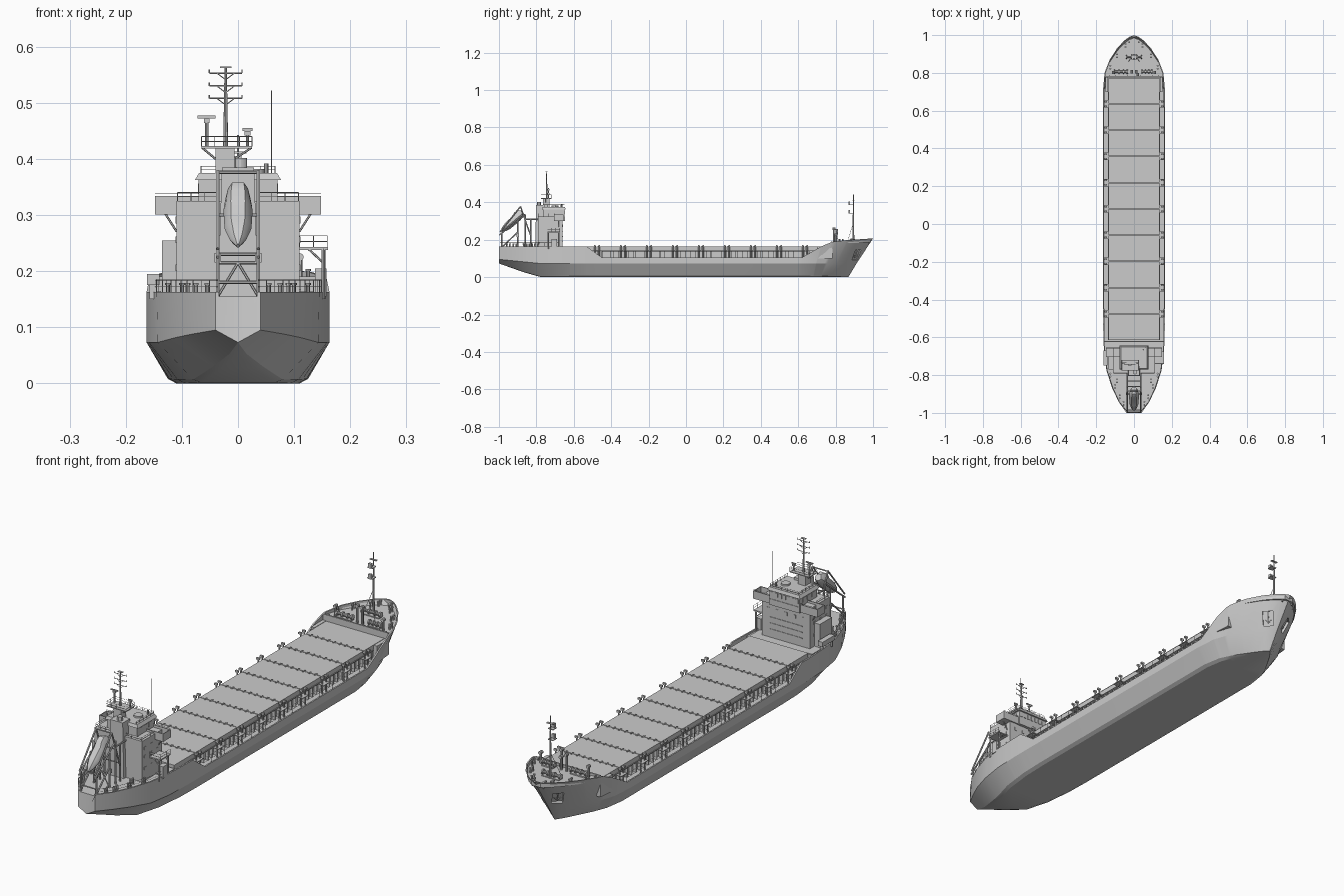
import bpy, bmesh, math
from mathutils import Vector, Matrix
from mathutils.bvhtree import BVHTree

S = (-1, 1)

def finish(bm, name, smooth=None):
    bmesh.ops.recalc_face_normals(bm, faces=bm.faces)
    me = bpy.data.meshes.new(name)
    bm.to_mesh(me)
    bm.free()
    ob = bpy.data.objects.new(name, me)
    bpy.context.collection.objects.link(ob)
    if smooth:
        me.shade_smooth()
        me.set_sharp_from_angle(angle=math.radians(smooth))
    return ob

def box(bm, x0, x1, y0, y1, z0, z1, tx=1, ty=1):
    vs = bmesh.ops.create_cube(bm, size=1)['verts']
    for v in vs:
        kx, ky = (tx, ty) if v.co.z > 0 else (1, 1)
        v.co = ((x0 + x1) / 2 + v.co.x * (x1 - x0) * kx, (y0 + y1) / 2 + v.co.y * (y1 - y0) * ky,
                (z0 + z1) / 2 + v.co.z * (z1 - z0))

def rod(bm, p, q, r=.0012, n=6, r2=None):
    p, q = Vector(p), Vector(q)
    d = q - p
    m = Matrix.Translation((p + q) / 2) @ d.to_track_quat('Z', 'Y').to_matrix().to_4x4()
    bmesh.ops.create_cone(bm, cap_ends=True, segments=n, radius1=r, radius2=r if r2 is None else r2,
                          depth=d.length, matrix=m)

def rail(bm, pts, h=.024, step=.025):
    for p, q in zip(pts, pts[1:]):
        p, q = Vector(p), Vector(q)
        n = max(1, round((q - p).length / step))
        for i in range(n + 1):
            a = p.lerp(q, i / n)
            rod(bm, a, a + Vector((0, 0, h)), .0007, 4)
        for k in (.5, 1):
            up = Vector((0, 0, h * k))
            rod(bm, p + up, q + up, .0007, 4)

def interp(tab, y, c=1):
    for a, b in zip(tab, tab[1:]):
        if y <= b[0]:
            return a[c] + (b[c] - a[c]) * (y - a[0]) / (b[0] - a[0])
    return tab[-1][c]

# Hull: y, half breadths at top edge, chine and bilge
plan = [(-1, .04, .04, 0), (-.94, .082, .075, .015), (-.87, .115, .11, .045), (-.78, .145, .143, .08),
        (-.68, .159, .159, .108), (-.56, .163, .163, .122), (-.45, .163, .163, .125), (.6, .163, .163, .125),
        (.72, .163, .156, .112), (.8, .156, .135, .088), (.87, .129, .102, .06), (.93, .09, .067, .036),
        (.97, .053, .038, .018), (.99, .026, .018, .008), (1, 0, 0, 0)]
sheer = [(-1, .163), (-.53, .163), (-.45, .105), (.62, .105), (.725, .165), (.78, .188), (.86, .198), (1, .207)]
deck = [(-1, .155), (-.621, .155), (-.62, .1), (.78, .1), (.781, .18), (1, .185)]
bottom = [(-1, .073), (-.8, .002), (-.72, 0), (1, 0)]
chine = [(-1, .095), (-.78, .073), (1, .073)]
stations = sorted({p[0] for p in plan} | {p[0] for p in sheer} | {p[0] for p in deck})

def section(y):
    xd, xk, xb = (interp(plan, y, c) for c in (1, 2, 3))
    zt, zd, zk, zb = (interp(t, y) for t in (sheer, deck, chine, bottom))
    rake = lambda f: y if y < .6 else .6 + (y - .6) * f
    yi, xi = min(max(y, -.994), .99), max(0, xd - .006)
    return [(0, rake(.65), zb), (max(0, xb - .015), rake(.65), zb), (xb, rake(.67), zb + .008 * xb / .125),
            (xk, rake(.78), zk), (xd, y, zt), (xi, yi, zt), (xi, yi, zd), (0, yi, zd)]

bm = bmesh.new()
for s in S:
    rows = [[bm.verts.new((s * x, y, z)) for x, y, z in section(y)] for y in stations]
    for a, b in zip(rows, rows[1:]):
        for i in range(7):
            bm.faces.new((a[i], a[i + 1], b[i + 1], b[i]))
    bm.faces.new(rows[0])
bmesh.ops.remove_doubles(bm, verts=bm.verts, dist=.0002)
bmesh.ops.dissolve_degenerate(bm, edges=bm.edges, dist=.0001)
bmesh.ops.recalc_face_normals(bm, faces=bm.faces)
tree = BVHTree.FromBMesh(bm)
hull = finish(bm, "hull", 22)

# Anchor pockets cut into the bow, with an anchor in each
cut, anchor = bmesh.new(), bmesh.new()
for s in S:
    hit, nor, _, _ = tree.ray_cast(Vector((s, .912, .117)), Vector((-s, 0, 0)))
    if hit is None:
        continue
    side = Vector((0, 0, 1)).cross(nor).normalized()
    up = nor.cross(side)
    m = Matrix((side, up, nor)).transposed().to_4x4()
    m.translation = hit
    bmesh.ops.create_cube(cut, size=1, matrix=m @ Matrix.Diagonal((.042, .06, .02, 1)))
    P = lambda u, v: m @ Vector((u, v, -.007))
    rod(anchor, P(0, .028), P(0, -.018), .003)
    for k in S:
        rod(anchor, P(0, -.018), P(k * .014, -.004), .003, 6, .001)
cutter = finish(cut, "pocket_cutter")
cutter.hide_render = True
cutter.hide_set(True)
mod = hull.modifiers.new("pockets", 'BOOLEAN')
mod.operation, mod.object, mod.solver = 'DIFFERENCE', cutter, 'EXACT'
finish(anchor, "anchors")

# Hatch coaming with ribs, and ten hatch covers with lugs along the seams
bm = bmesh.new()
box(bm, -.122, .122, -.615, .775, .099, .145)
for s in S:
    box(bm, s * .12, s * .137, -.615, .775, .142, .146)
    for i in range(51):
        y = -.61 + i * .0276
        box(bm, s * .121, s * .135, y - .001, y + .001, .1, .143)
finish(bm, "hatch_coaming")
covers, lugs, posts = bmesh.new(), bmesh.new(), bmesh.new()
for i in range(10):
    y = -.615 + i * .139
    box(covers, -.135, .135, y + .0015, y + .1375, .146, .165)
    for k in range(-4, 5):
        if i:
            for d in (-.006, .006):
                box(lugs, k * .027 - .003, k * .027 + .003, y + d - .002, y + d + .002, .164, .1675)
    for s in S:
        for d in (-.012, .012):
            if i:
                rod(posts, (s * .148, y + d, .1), (s * .148, y + d, .166), .003, 8)
                box(posts, s * .142, s * .156, y + d - .004, y + d + .004, .164, .172)
        if i:
            box(posts, s * .135, s * .16, y - .02, y + .02, .138, .141)
finish(covers, "hatch_covers")
finish(lugs, "hatch_lugs")
finish(posts, "side_vents")
bm = bmesh.new()
for s in S:
    rail(bm, [(s * .16, -.45, .104), (s * .16, .62, .104)], .035, .045)
finish(bm, "main_deck_rails")

# Breakwater wall with stiffeners at the break of the forecastle
bm = bmesh.new()
box(bm, -.15, .15, .776, .782, .1, .19)
for i in range(9):
    box(bm, -.132 + i * .033 - .001, -.132 + i * .033 + .001, .782, .79, .178, .189)
for s in S:
    box(bm, s * .137, s * .152, .70, .78, .1, .165)
finish(bm, "breakwater")

# Forecastle gear
bm = bmesh.new()
for x, y, w in ((-.07, .806, .034), (.068, .808, .026), (0, .885, .04)):
    box(bm, x - w, x + w, y - .012, y + .012, .178, .186)
    rod(bm, (x - w, y, .196), (x + w, y, .196), .006, 10)
    for k in (-1, -.3, .4, 1):
        rod(bm, (x + k * w - .003, y, .196), (x + k * w + .003, y, .196), .011, 12)
finish(bm, "windlass_and_winches", 30)
bm = bmesh.new()
for x, y, h in ((-.012, .805, .25), (.012, .805, .235), (-.11, .8, .225), (.11, .8, .225), (.02, .79, .258)):
    rod(bm, (x, y, .178), (x, y, h), .005, 10)
    rod(bm, (x, y - .007, h), (x, y + .009, h), .007, 10)
finish(bm, "deck_vents", 30)
bm = bmesh.new()
spots = [(.125, .83, .18), (.09, .89, .18), (.045, .945, .18), (.025, .97, .18), (.1, -.86, .155),
         (.075, -.915, .155), (.055, -.95, .155), (.125, -.8, .155), (.09, -.83, .155)]
for s in S:
    for x, y, z in spots:
        for d in (-.008, .008):
            rod(bm, (s * x, y + d, z - .003), (s * x, y + d, z + .02), .0035, 8)
            rod(bm, (s * x, y + d, z + .02), (s * x, y + d, z + .024), .005, 8)
finish(bm, "bollards", 30)

# Foremast with lamp plates
bm = bmesh.new()
rod(bm, (0, .895, .18), (0, .895, .38), .005, 10, .003)
rod(bm, (0, .895, .38), (0, .895, .443), .002, 8)
for z in (.34, .385):
    box(bm, -.012, .012, .87, .895, z, z + .003)
    box(bm, -.006, .006, .868, .878, z, z + .02)
box(bm, -.015, .015, .89, .9, .41, .413)
for s in S:
    rod(bm, (0, .895, .29), (s * .03, .86, .18), .001, 5)
finish(bm, "foremast")

# Deckhouse, wheelhouse and bridge wings
bm = bmesh.new()
box(bm, -.11, .11, -.79, -.66, .15, .325)
box(bm, -.135, -.109, -.77, -.69, .15, .255)
box(bm, -.145, .145, -.70, -.625, .1, .158)
for z in (.19, .215, .24):
    box(bm, -.075, .075, -.661, -.658, z, z + .004)
for x in range(-4, 5, 2):
    box(bm, x * .02 - .006, x * .02 + .006, -.661, -.6585, .268, .282)
for s in S:
    for z in (.2, .25, .285):
        for y in (-.77, -.73, -.69):
            box(bm, s * .109, s * .1115, y - .006, y + .006, z, z + .012)
finish(bm, "deckhouse")
bm = bmesh.new()
box(bm, -.07, .07, -.765, -.65, .32, .364)
box(bm, -.07, .07, -.765, -.648, .30, .325)
box(bm, -.077, .077, -.77, -.643, .362, .375, .9, .93)
for i in range(7):
    x = -.057 + i * .019
    box(bm, x - .007, x + .007, -.65, -.648, .338, .356)
for s in S:
    for y in (-.74, -.71, -.68):
        box(bm, s * .07, s * .0715, y - .011, y + .011, .338, .356)
finish(bm, "wheelhouse")
bm = bmesh.new()
for s in S:
    box(bm, s * .06, s * .148, -.705, -.655, .301, .305)
    box(bm, s * .06, s * .148, -.658, -.655, .301, .334)
    box(bm, s * .06, s * .148, -.705, -.702, .301, .334)
    box(bm, s * .145, s * .148, -.705, -.655, .301, .334)
    rod(bm, (s * .06, -.656, .338), (s * .148, -.656, .338), .0008, 5)
    rod(bm, (s * .13, -.68, .303), (s * .109, -.68, .27), .002)
finish(bm, "bridge_wings")

# Funnel casing and mast base
bm = bmesh.new()
box(bm, -.036, .036, -.805, -.75, .15, .385, .8, .9)
box(bm, -.04, -.006, -.765, -.73, .37, .42)
rod(bm, (.005, -.785, .38), (.005, -.785, .402), .011, 12)
rod(bm, (.03, -.70, .374), (.03, -.70, .382), .018, 16)
box(bm, -.065, .025, -.775, -.72, .419, .423)
rod(bm, (-.04, -.75, .4), (-.064, -.75, .42), .002)
rod(bm, (-.006, -.75, .4), (.024, -.75, .42), .002)
finish(bm, "funnel_and_mast_base", 30)

# Main mast, radars and whip aerial
bm = bmesh.new()
M = -.022
rod(bm, (M, -.745, .42), (M, -.745, .565), .0045, 8, .002)
for z in (.508, .53, .553):
    rod(bm, (M - .029, -.745, z), (M + .029, -.745, z), .0013)
    for s in S:
        rod(bm, (M, -.745, z - .012), (M + s * .016, -.745, z), .001, 5)
        rod(bm, (M + s * .029, -.745, z), (M + s * .029, -.745, z + .006), .0012, 5)
box(bm, M - .01, M + .01, -.75, -.74, .562, .565)
for x, y, z, w in ((-.056, -.735, .472, .016), (.017, -.735, .45, .009)):
    rod(bm, (x, y, .42), (x, y, z), .003, 8)
    box(bm, x - .005, x + .005, y - .005, y + .005, z - .008, z)
    box(bm, x - w, x + w, y - .002, y + .002, z, z + .005)
rod(bm, (.06, -.655, .37), (.06, -.655, .522), .001, 5)
rod(bm, (.05, -.665, .37), (.05, -.665, .392), .004, 8)
finish(bm, "mast_and_aerials")

# Railings on the upper decks and stern
bm = bmesh.new()
rail(bm, [(-.065, -.775, .422), (.025, -.775, .422), (.025, -.72, .422), (-.065, -.72, .422), (-.065, -.775, .422)], .018)
rail(bm, [(.066, -.765, .374), (.066, -.65, .374), (-.066, -.65, .374), (-.066, -.765, .374)], .013)
for s in S:
    rail(bm, [(s * .036, -.79, .325), (s * .108, -.79, .325), (s * .108, -.705, .325)], .015)
    rail(bm, [(s * .036, -.994, .16), (s * .08, -.94, .16), (s * .112, -.87, .16), (s * .142, -.78, .16), (s * .156, -.68, .16)], .024)
finish(bm, "railings")

# Side platform (right) and stowed gangway (left)
bm = bmesh.new()
box(bm, .109, .16, -.74, -.675, .238, .243)
rail(bm, [(.11, -.74, .243), (.159, -.74, .243), (.159, -.675, .243)], .02)
for y in (-.737, -.68):
    rod(bm, (.152, y, .15), (.152, y, .24), .0035, 8)
    rod(bm, (.152, y, .215), (.125, y, .24), .002)
box(bm, .137, .158, -.72, -.69, .155, .205)
box(bm, -.162, -.14, -.75, -.67, .175, .195)
for y in (-.74, -.68):
    box(bm, -.158, -.145, y - .003, y + .003, .15, .177)
finish(bm, "side_platform_and_gangway")

# Free-fall lifeboat: octagonal rings along a sloping axis
bm = bmesh.new()
rings = [(-.078, .003, .004, -.004), (-.06, .015, .014, -.014), (-.03, .024, .021, -.021), (.02, .026, .023, -.021),
         (.04, .024, .032, -.02), (.062, .021, .03, -.017), (.076, .014, .016, -.01)]
tilt = Matrix.Translation((0, -.928, .295)) @ Matrix.Rotation(math.radians(40), 4, 'X')
loops = []
for t, w, hi, lo in rings:
    shape = [(0, lo), (.6, lo * .7), (1, 0), (.85, hi * .55), (.5, hi), (-.5, hi), (-.85, hi * .55), (-1, 0), (-.6, lo * .7)]
    loops.append([bm.verts.new(tilt @ Vector((w * x, t, z))) for x, z in shape])
for a, b in zip(loops, loops[1:]):
    for i in range(9):
        j = (i + 1) % 9
        bm.faces.new((a[i], a[j], b[j], b[i]))
bm.faces.new(loops[0])
bm.faces.new(loops[-1])
finish(bm, "lifeboat", 35)

# Launching ramp and davit frame
bm = bmesh.new()
for s in S:
    x = s * .036
    for p, q in (((-.998, .225), (-.86, .335)), ((-.985, .15), (-.985, .235)), ((-.9, .15), (-.9, .3)),
                 ((-.86, .15), (-.86, .335)), ((-.995, .24), (-.885, .378)), ((-.885, .378), (-.83, .22)),
                 ((-.86, .31), (-.79, .31)), ((-.985, .16), (-.9, .24)), ((-.83, .15), (-.83, .31))):
        rod(bm, (x, *p), (x, *q), .0035, 6)
    rod(bm, (x, -.9, .155), (0, -.9, .215), .0025)
    box(bm, x - .006, x + .006, -.905, -.893, .215, .232)
for y, z in ((-.985, .18), (-.9, .215), (-.86, .3), (-.885, .376), (-.83, .23)):
    rod(bm, (-.036, y, z), (.036, y, z), .003, 6)
finish(bm, "lifeboat_davit")
